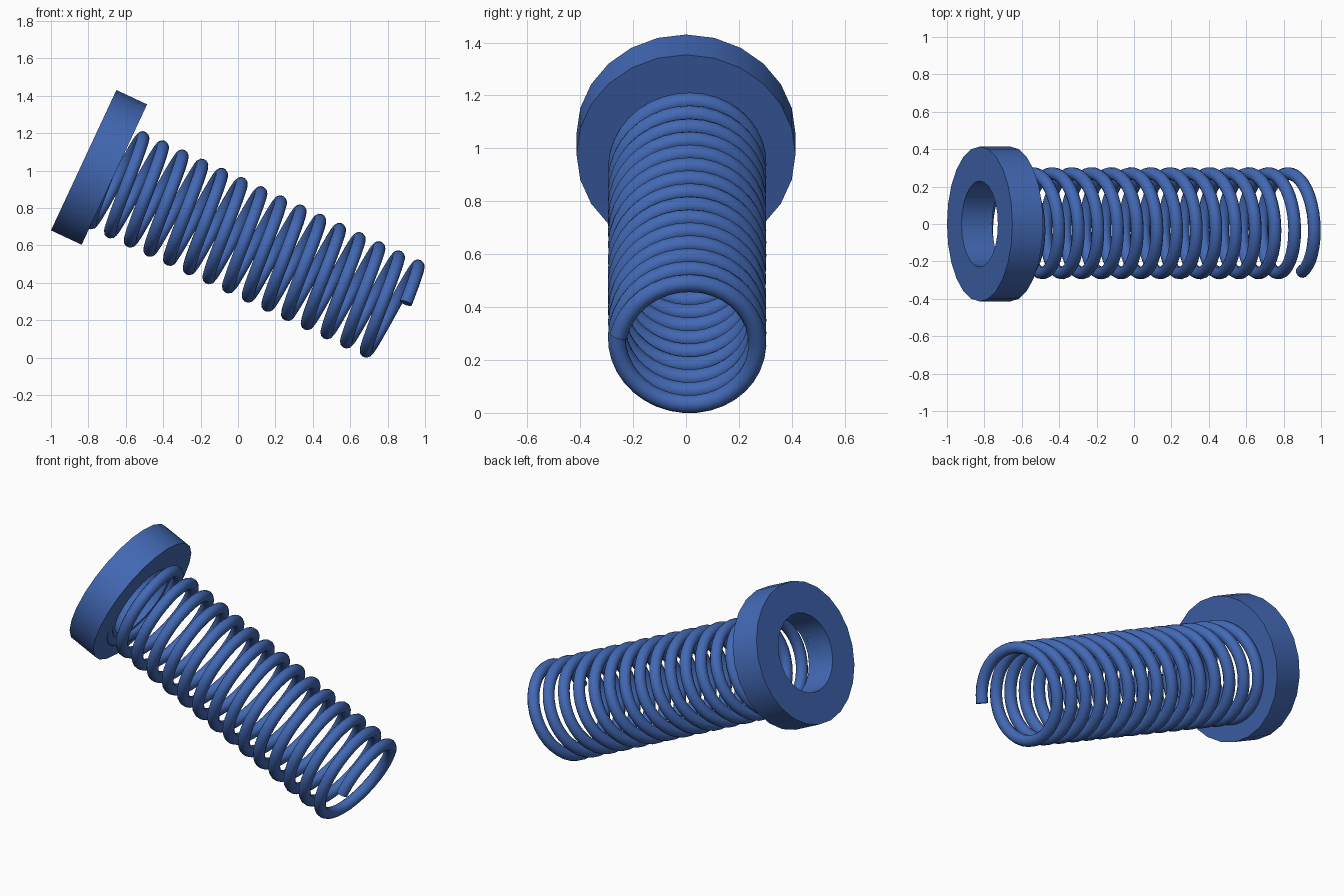
import bpy, bmesh, math
from mathutils import Matrix, Vector

if "Cube" in bpy.data.objects:
    bpy.data.objects.remove(bpy.data.objects["Cube"])

TILT = math.radians(25)
AXIS = Vector((math.cos(TILT), 0, -math.sin(TILT)))   # along the spring
UP = Vector((math.sin(TILT), 0, math.cos(TILT)))      # across the spring
SIDE = Vector((0, 1, 0))
BASE = Vector((-0.825, 0, 1.055))                     # centre of collar outer face

blue = bpy.data.materials.new("blue")
blue.diffuse_color = (0.055, 0.14, 0.46, 1)
blue.use_nodes = True
blue.node_tree.nodes["Principled BSDF"].inputs["Base Color"].default_value = blue.diffuse_color


def place(s, radius, angle):
    """Point at distance s along the axis, on a circle round it."""
    return BASE + AXIS * s + (SIDE * math.cos(angle) + UP * math.sin(angle)) * radius


def smooth(obj):
    bpy.ops.object.select_all(action='DESELECT')
    obj.select_set(True)
    bpy.context.view_layer.objects.active = obj
    bpy.ops.object.shade_smooth_by_angle(angle=math.radians(35))


# Collar: rectangular section swept round the axis
SIDES = 24
profile = [(0.0, 0.414), (0.181, 0.414), (0.181, 0.23), (0.0, 0.23)]
bm = bmesh.new()
rings = [[bm.verts.new(place(s, r, 2 * math.pi * i / SIDES)) for s, r in profile]
         for i in range(SIDES)]
for i in range(SIDES):
    a, b = rings[i], rings[(i + 1) % SIDES]
    for j in range(4):
        k = (j + 1) % 4
        bm.faces.new((a[j], a[k], b[k], b[j]))
bmesh.ops.recalc_face_normals(bm, faces=bm.faces)
mesh = bpy.data.meshes.new("collar")
bm.to_mesh(mesh)
bm.free()
collar = bpy.data.objects.new("collar", mesh)
bpy.context.collection.objects.link(collar)
mesh.materials.append(blue)
smooth(collar)

# Spring: round wire along a right-handed helix, first turn sunk in the collar
TURNS, PITCH, STEPS = 15, 0.116, 36
END_ANGLE, END_S = math.pi - 0.218, 1.884
offset = UP * -0.022 + SIDE * 0.004
curve = bpy.data.curves.new("spring", 'CURVE')
curve.dimensions = '3D'
curve.bevel_depth = 0.034
curve.bevel_resolution = 4
curve.use_fill_caps = True
spline = curve.splines.new('POLY')
count = TURNS * STEPS
spline.points.add(count)
for i, point in enumerate(spline.points):
    back = (count - i) / STEPS                        # turns before the free end
    pos = place(END_S - PITCH * back, 0.266, END_ANGLE - 2 * math.pi * back) + offset
    point.co = (*pos, 1)
spring = bpy.data.objects.new("spring", curve)
bpy.context.collection.objects.link(spring)
curve.materials.append(blue)
bpy.ops.object.select_all(action='DESELECT')
spring.select_set(True)
bpy.context.view_layer.objects.active = spring
bpy.ops.object.convert(target='MESH')
smooth(bpy.context.view_layer.objects.active)
